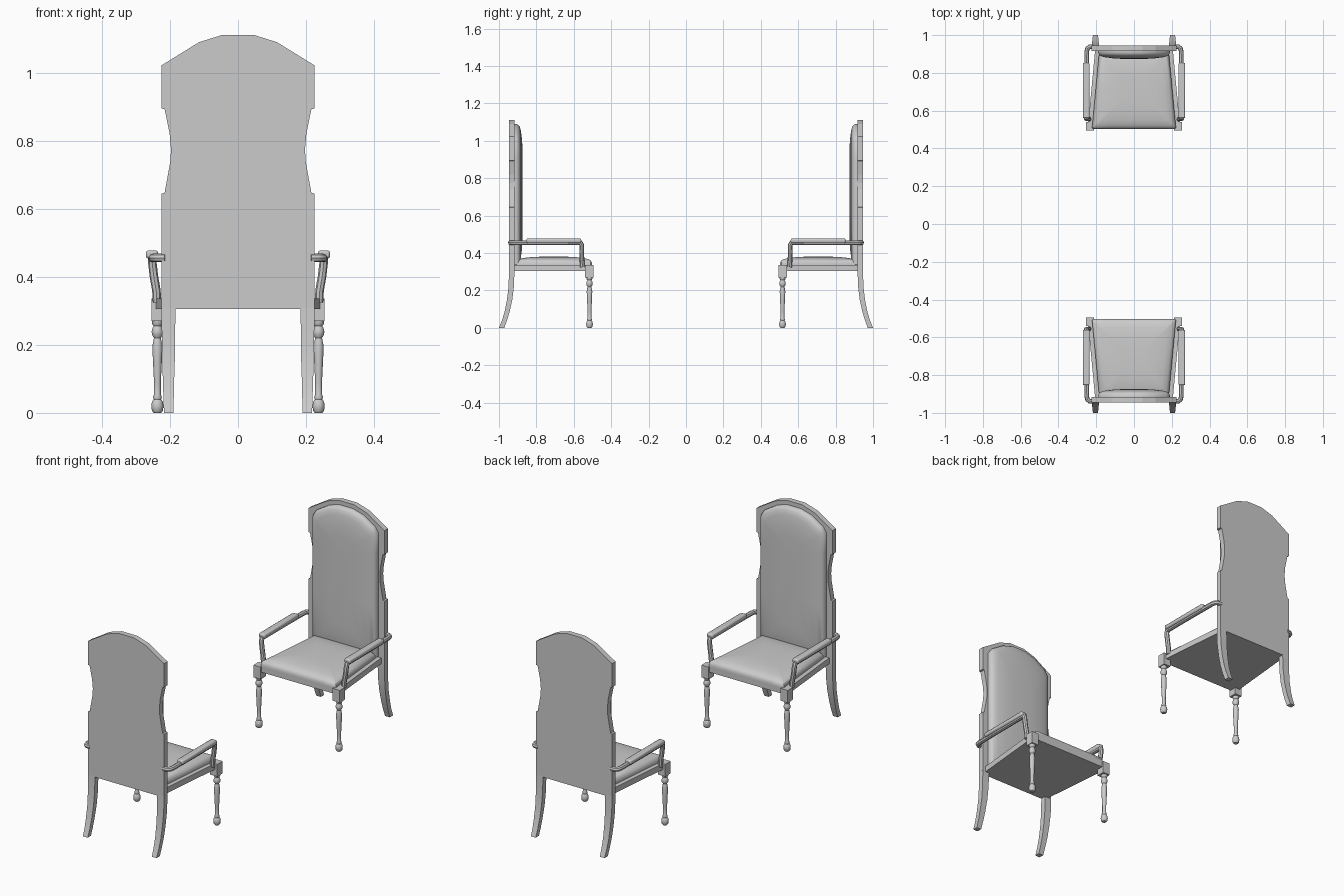
import bpy, bmesh, math

if "Cube" in bpy.data.objects:
    bpy.data.objects.remove(bpy.data.objects["Cube"])

parts = []


def finish(name, verts, faces, mirror=False, smooth=True, bevel=0):
    me = bpy.data.meshes.new(name)
    me.from_pydata(verts, [], faces)
    bm = bmesh.new()
    bm.from_mesh(me)
    bmesh.ops.recalc_face_normals(bm, faces=bm.faces)
    bm.to_mesh(me)
    bm.free()
    ob = bpy.data.objects.new(name, me)
    bpy.context.collection.objects.link(ob)
    if bevel:
        b = ob.modifiers.new("bevel", 'BEVEL')
        b.width, b.segments = bevel, 2
    if mirror:
        ob.modifiers.new("mirror", 'MIRROR')
    if smooth:
        bpy.ops.object.select_all(action='DESELECT')
        ob.select_set(True)
        bpy.context.view_layer.objects.active = ob
        bpy.ops.object.shade_smooth_by_angle(angle=math.radians(40))
    parts.append(ob)
    return ob


def loft(name, rings, **kw):
    """Join equal-sized rings of points and cap both ends."""
    n = len(rings[0])
    verts = [p for r in rings for p in r]
    faces = [(k * n + i, k * n + (i + 1) % n, (k + 1) * n + (i + 1) % n, (k + 1) * n + i)
             for k in range(len(rings) - 1) for i in range(n)]
    faces += [tuple(range(n)), tuple(range((len(rings) - 1) * n, len(rings) * n))]
    return finish(name, verts, faces, **kw)


def box(name, x0, x1, y0, y1, z0, z1, **kw):
    ring = lambda z: [(x0, y0, z), (x1, y0, z), (x1, y1, z), (x0, y1, z)]
    return loft(name, [ring(z0), ring(z1)], **kw)


def inset(outline, d):
    """Shrink an outline about its middle by distance d on each side."""
    us, vs = [p[0] for p in outline], [p[1] for p in outline]
    cu, cv = (min(us) + max(us)) / 2, (min(vs) + max(vs)) / 2
    su = 1 - 2 * d / (max(us) - min(us))
    sv = 1 - 2 * d / (max(vs) - min(vs))
    return [(cu + (u - cu) * su, cv + (v - cv) * sv) for u, v in outline]


def both_sides(half):
    return half + [(-u, v) for u, v in reversed(half)]


# back panel with stepped waist and arched top
half = [(.225, .305), (.225, .645), (.216, .647), (.208, .69), (.199, .74), (.197, .775),
        (.201, .82), (.212, .875), (.216, .893), (.225, .895), (.225, 1.022),
        (.115, 1.09), (.045, 1.112)]
outline = both_sides(half)
loft("back_panel", [[(u, y, v) for u, v in outline] for y in (.917, .946)], smooth=False)

# padded back
outline = both_sides([(.19, .34), (.19, .6), (.19, .9), (.19, 1.0), (.17, 1.03),
                      (.10, 1.073), (.04, 1.09)])
loft("back_cushion", [[(u, y, v) for u, v in inset(outline, d)] for d, y in
     ((0, .918), (0, .906), (.005, .896), (.014, .889), (.035, .883), (.08, .877), (.13, .874))])

# seat frame tapering to the back
frame = [(.245, .503), (.205, .93), (-.205, .93), (-.245, .503)]
loft("seat_frame", [[(u, v, z) for u, v in frame] for z in (.305, .336)], smooth=False)
box("corner_block", .213, .255, .495, .54, .27, .336, mirror=True, smooth=False)

# padded seat
pad = [(.222, .51), (.222, .503), (.202, .71), (.184, .91)]
pad = both_sides([(.15, .503), (.215, .503), (.222, .51), (.203, .71), (.185, .905), (.13, .912)])
loft("seat_cushion", [[(u, v, z) for u, v in inset(pad, d)] for d, z in
     ((0, .335), (0, .348), (.006, .359), (.018, .367), (.045, .374), (.09, .379), (.14, .381))])

# turned front legs
profile = [(.011, 0), (.016, .006), (.018, .02), (.016, .033), (.011, .04), (.013, .046),
           (.010, .054), (.010, .09), (.013, .15), (.015, .195), (.012, .212), (.010, .22),
           (.016, .23), (.017, .24), (.014, .25), (.011, .255), (.016, .262), (.016, .272)]
ring = [(math.cos(i * math.pi / 8), math.sin(i * math.pi / 8)) for i in range(16)]
loft("front_leg", [[(.237 + r * c, .516 + r * s, z) for c, s in ring] for r, z in profile],
     mirror=True)

# back legs sweeping outward at the floor
loft("back_leg", [[(x0, y0, z), (x1, y0, z), (x1, y1, z), (x0, y1, z)] for z, y0, y1, x0, x1 in
     ((.31, .917, .946, .184, .225), (.22, .920, .949, .185, .224), (.15, .929, .957, .186, .222),
      (.09, .942, .969, .188, .221), (.04, .957, .984, .189, .219), (0, .972, 1.0, .19, .218))],
     mirror=True)

# arm: one rounded bar from the back round to the front post
path = [(.215, .939, .456), (.235, .938, .456), (.246, .93, .456), (.25, .913, .456),
        (.252, .75, .456), (.252, .575, .456), (.252, .562, .453), (.252, .557, .442),
        (.247, .557, .40), (.24, .556, .36), (.238, .554, .325)]
cu = bpy.data.curves.new("arm", 'CURVE')
cu.dimensions = '3D'
cu.bevel_depth, cu.bevel_resolution, cu.use_fill_caps = .0125, 2, True
sp = cu.splines.new('POLY')
sp.points.add(len(path) - 1)
for p, co in zip(sp.points, path):
    p.co = (*co, 1)
tmp = bpy.data.objects.new("arm_path", cu)
bpy.context.collection.objects.link(tmp)
me = tmp.to_mesh()
verts, faces = [tuple(v.co) for v in me.vertices], [tuple(f.vertices) for f in me.polygons]
tmp.to_mesh_clear()
bpy.data.objects.remove(tmp)
finish("arm", verts, faces, mirror=True)

# arm pads
box("arm_pad", .235, .271, .56, .853, .454, .478, mirror=True, bevel=.007)

# second chair facing the first
for ob in list(parts):
    twin = ob.copy()
    twin.name = "near_" + ob.name
    twin.rotation_euler.z = math.pi
    bpy.context.collection.objects.link(twin)
